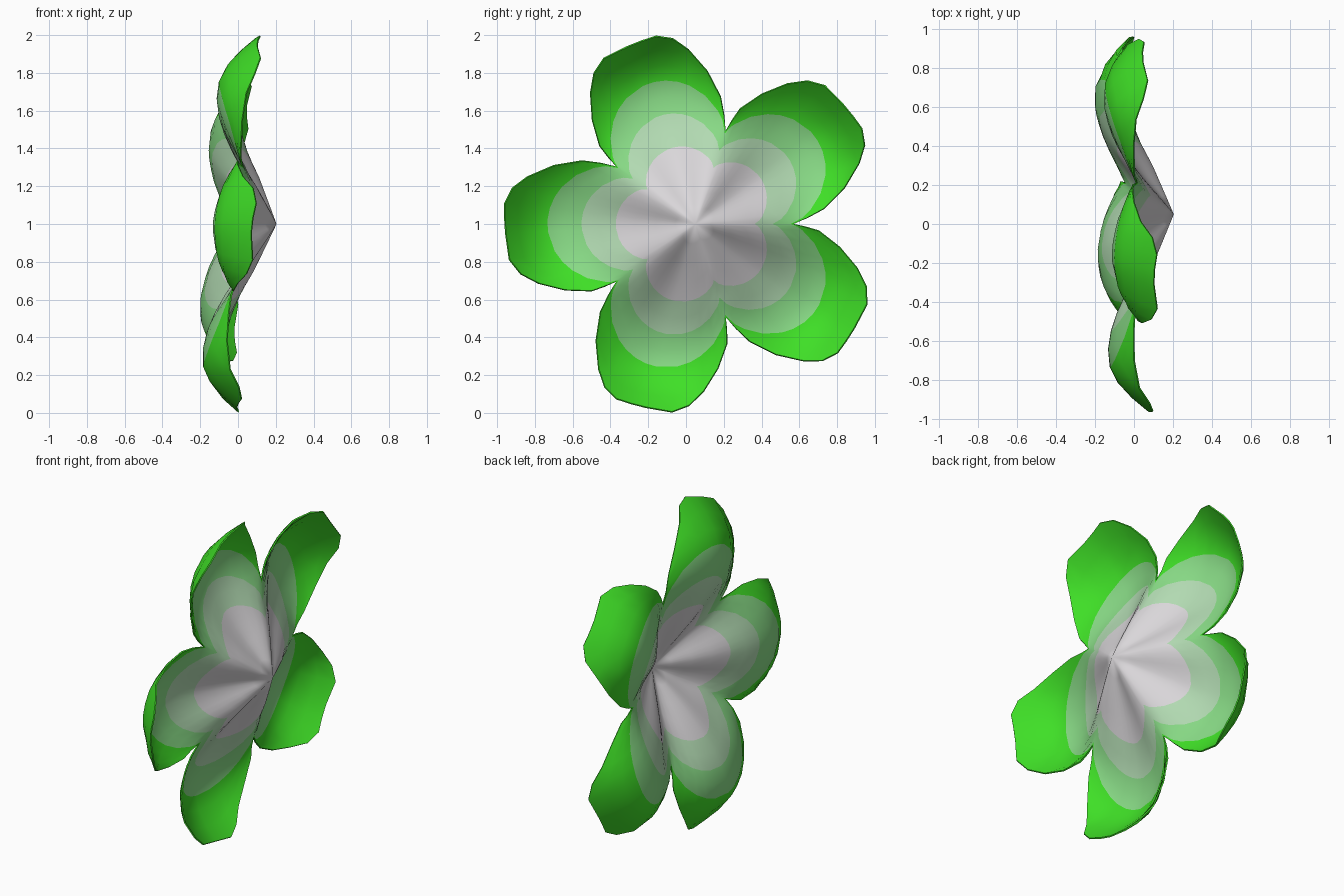
import bpy, bmesh, math

if "Cube" in bpy.data.objects:
    bpy.data.objects.remove(bpy.data.objects["Cube"])

CY, CZ = 0.05, 1.0          # flower centre in the y-z plane (faces +x)


def material(name, rgb):
    m = bpy.data.materials.new(name)
    m.diffuse_color = (*rgb, 1)
    m.use_nodes = True
    m.node_tree.nodes["Principled BSDF"].inputs["Base Color"].default_value = m.diffuse_color
    return m


mats = [material("blossom_grey", (0.70, 0.68, 0.70)),
        material("pale_green", (0.45, 0.71, 0.45)),
        material("soft_green", (0.25, 0.71, 0.24)),
        material("leaf_green", (0.05, 0.74, 0.02))]

# one petal's outline: (distance along petal, sideways), from notch to notch
OUTLINE = [(.42, .305), (.50, .322), (.60, .335), (.75, .31), (.89, .25), (.97, .19), (1.01, .11),
           (1.01, .03), (1.005, -.05), (.985, -.19), (.925, -.265), (.83, -.315), (.69, -.35),
           (.55, -.355), (.48, -.33)]
# heights along the valley, along the ridge to the notch, and sideways cupping
VALLEY = [(0, .20), (.1, .14), (.2, .07), (.32, -.005), (.42, -.06), (.52, -.108), (.62, -.142),
          (.72, -.157), (.8, -.145), (.88, -.10), (.95, -.03), (1.03, .065)]
RIDGE = [(0, .20), (.25, .10), (.38, .035), (.52, -.01), (1.1, -.01)]
CUP = [(0, .55), (.45, .55), (.75, 1.15), (1.1, 1.2)]


def lerp(table, v):
    for (a, ha), (b, hb) in zip(table, table[1:]):
        if v <= b:
            break
    return ha + (hb - ha) * (v - a) / (b - a)


def height(l, w):
    r, t = math.hypot(l, w), math.atan2(w, l)
    k = (1 - math.cos(5 * t)) / 2
    inner = lerp(VALLEY, r) * (1 - k) + lerp(RIDGE, r) * k    # rounded folds
    outer = lerp(VALLEY, l) + lerp(CUP, l) * w * w            # cupped petal
    s = min(1, max(0, (r - .42) / .2))
    s = s * s * (3 - 2 * s)
    return inner * (1 - s) + outer * s


def ring_radii(l, w):
    r, t = math.hypot(l, w), math.atan2(w, l)
    k = max(0, math.cos(2.5 * t))
    r1 = .31 + .11 * k ** .7                   # edge of the grey heart
    r3 = min(.97 * r, .51 + .275 * k ** .8)    # edge of the pale bands
    f = lambda a, b, s: a + (b - a) * s
    return [.25 * r1, .5 * r1, .75 * r1, r1, f(r1, r3, .25), f(r1, r3, .5), f(r1, r3, .75), r3,
            f(r3, r, .35), f(r3, r, .7), r], t


BAND = [0, 0, 0, 0, 1, 1, 2, 2, 3, 3, 3]     # colour of each ring of faces

# flower sheet: rays from the centre, five petals turned by 72 degrees
bm = bmesh.new()
centre = bm.verts.new((.2, CY, CZ))
rays = []
for p in range(5):
    a = math.radians(180 - 72 * p)
    for l0, w0 in reversed(OUTLINE):
        radii, t = ring_radii(l0, w0)
        ray = []
        for r in radii:
            l, w = r * math.cos(t), r * math.sin(t)
            dy = l * math.cos(a) + w * math.sin(a)
            dz = l * math.sin(a) - w * math.cos(a)
            x = height(l, w) - .035 * dy + .055 * dz      # slight tilt
            ray.append(bm.verts.new((x, CY + dy, CZ + dz)))
        rays.append(ray)
for i, A in enumerate(rays):
    B = rays[(i + 1) % len(rays)]
    bm.faces.new((centre, B[0], A[0])).material_index = 0
    for k in range(1, len(A)):
        bm.faces.new((A[k - 1], B[k - 1], B[k], A[k])).material_index = BAND[k]
bmesh.ops.recalc_face_normals(bm, faces=bm.faces)

me = bpy.data.meshes.new("flower_petals")
bm.to_mesh(me)
bm.free()
for m in mats:
    me.materials.append(m)
flower = bpy.data.objects.new("flower_petals", me)
bpy.context.collection.objects.link(flower)

# thin petal thickness, crisp rim
solid = flower.modifiers.new("thickness", 'SOLIDIFY')
solid.thickness = .008
solid.offset = 0
bpy.context.view_layer.objects.active = flower
flower.select_set(True)
bpy.ops.object.modifier_apply(modifier="thickness")
bpy.ops.object.shade_smooth_by_angle(angle=math.radians(50))
